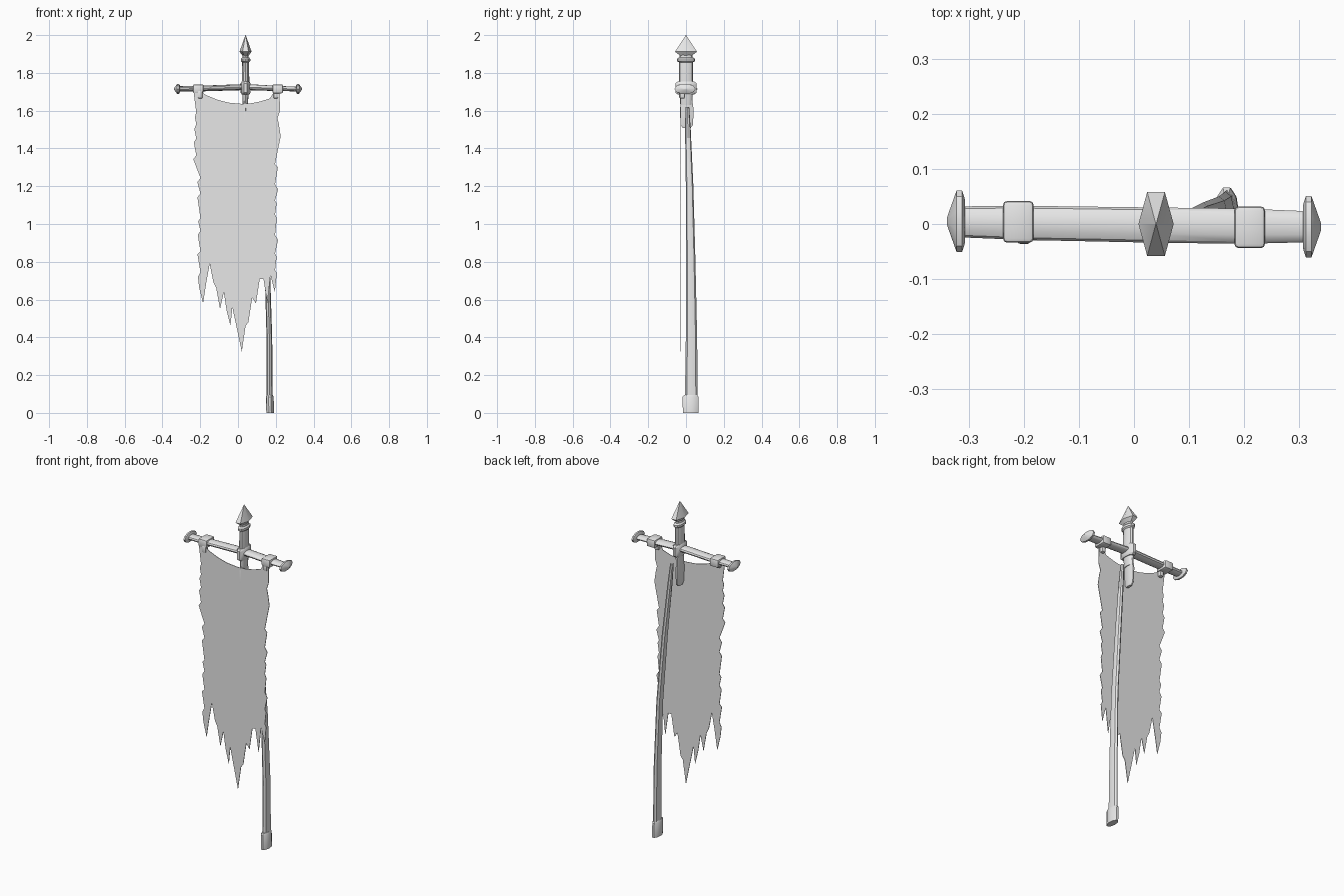
import bpy, bmesh, math, random
from mathutils import Vector

random.seed(4)
if "Cube" in bpy.data.objects:
    bpy.data.objects.remove(bpy.data.objects["Cube"])

grey = bpy.data.materials.new("weathered grey")
grey.use_nodes = True
grey.diffuse_color = (0.8, 0.8, 0.8, 1)
grey.node_tree.nodes["Principled BSDF"].inputs["Base Color"].default_value = grey.diffuse_color


def finish(name, bm, angle=35):
    mesh = bpy.data.meshes.new(name)
    bm.to_mesh(mesh)
    bm.free()
    mesh.materials.append(grey)
    ob = bpy.data.objects.new(name, mesh)
    bpy.context.collection.objects.link(ob)
    bpy.ops.object.select_all(action="DESELECT")
    ob.select_set(True)
    bpy.context.view_layer.objects.active = ob
    bpy.ops.object.shade_smooth_by_angle(angle=math.radians(angle))
    return ob


def loft(name, rings, axis="z", sides=12, turn=0.0):
    """Capped elliptical tube; each ring is (position, u, v, radius u, radius v)."""
    bm = bmesh.new()
    loops = []
    for t, u, v, ru, rv in rings:
        loop = []
        for i in range(sides):
            a = turn + math.tau * i / sides
            p, q = u + ru * math.cos(a), v + rv * math.sin(a)
            loop.append(bm.verts.new((p, q, t) if axis == "z" else (t, p, q)))
        loops.append(loop)
    for low, high in zip(loops, loops[1:]):
        for i in range(sides):
            j = (i + 1) % sides
            bm.faces.new((low[i], low[j], high[j], high[i]))
    bm.faces.new(loops[0][::-1])
    bm.faces.new(loops[-1])
    bmesh.ops.recalc_face_normals(bm, faces=bm.faces)
    return finish(name, bm)


def box(name, low, high, bevel):
    bm = bmesh.new()
    bmesh.ops.create_cube(bm, size=1)
    low, high = Vector(low), Vector(high)
    for v in bm.verts:
        v.co = (low + high) / 2 + v.co * (high - low)
    bmesh.ops.bevel(bm, geom=bm.edges[:], offset=bevel, segments=2,
                    profile=0.5, affect="EDGES")
    return finish(name, bm)


# Bent, tapering pole with its foot cap
loft("pole", [(0.06, 0.168, 0.028, 0.016, 0.034), (0.4, 0.166, 0.029, 0.015, 0.03),
              (0.8, 0.154, 0.025, 0.014, 0.025), (1.2, 0.125, 0.019, 0.014, 0.02),
              (1.5, 0.098, 0.01, 0.013, 0.015), (1.62, 0.087, 0.007, 0.01, 0.01)], sides=8)
loft("pole_foot", [(0, 0.17, 0.024, 0.02, 0.043), (0.085, 0.168, 0.024, 0.021, 0.044),
                   (0.095, 0.168, 0.024, 0.016, 0.036)], sides=10)

# Finial standing on the crossbar
FX = 0.04
loft("finial_shaft", [(z, FX, 0, w, d) for z, w, d in
                      ((1.63, 0.011, 0.03), (1.68, 0.016, 0.034), (1.76, 0.02, 0.037),
                       (1.86, 0.018, 0.036), (1.92, 0.015, 0.033))])
loft("finial_collar", [(z, FX, 0, w, d) for z, w, d in
                       ((1.855, 0.018, 0.036), (1.862, 0.025, 0.048),
                        (1.874, 0.025, 0.048), (1.882, 0.018, 0.036))])
loft("finial_point", [(z, FX, 0, w, d) for z, w, d in
                      ((1.89, 0.015, 0.034), (1.912, 0.032, 0.067), (2, 0.001, 0.001))],
     sides=6)
loft("finial_band", [(z, FX, 0, w, d) for z, w, d in
                     ((1.685, 0.02, 0.045), (1.695, 0.026, 0.058),
                      (1.745, 0.026, 0.058), (1.755, 0.02, 0.045))], sides=10)

# Flat tang below the band, with a rounded end
loft("finial_tang", [(z, FX - 0.004, 0.004, w, d) for z, w, d in
                     ((1.508, 0.009, 0.022), (1.525, 0.011, 0.036),
                      (1.61, 0.012, 0.039), (1.64, 0.012, 0.034), (1.69, 0.013, 0.03))],
     sides=8, turn=math.pi / 8)

# Crossbar with a slight arch, flared ends and cloth sleeves
loft("crossbar", [(-0.32, 0.004, 1.715, 0.028, 0.014), (-0.2, 0.002, 1.717, 0.031, 0.015),
                  (FX, -0.002, 1.725, 0.032, 0.016), (0.2, -0.004, 1.718, 0.032, 0.014),
                  (0.32, -0.005, 1.714, 0.028, 0.012)], axis="x")
for side, s in (("right", -1), ("left", 1)):
    y = -0.005 * s
    loft(side + "_bar_end", [(s * x, y, 1.715, d, h) for x, d, h in
                             ((0.307, 0.04, 0.018), (0.312, 0.056, 0.028),
                              (0.322, 0.056, 0.028), (0.339, 0.008, 0.004))],
         axis="x", sides=10)
    box(side + "_sleeve", (s * 0.21 - 0.028, y - 0.039, 1.692),
        (s * 0.21 + 0.028, y + 0.037, 1.739), 0.008)
    box(side + "_tie", (s * 0.2 - 0.012, -0.036, 1.665),
        (s * 0.2 + 0.012, -0.006, 1.705), 0.005)

# Tattered hanging cloth: sagging top, frayed sides, torn hem
hem = [(-0.205, 0.66), (-0.185, 0.58), (-0.168, 0.69), (-0.15, 0.79), (-0.13, 0.69),
       (-0.115, 0.66), (-0.095, 0.55), (-0.075, 0.64), (-0.06, 0.54), (-0.04, 0.46),
       (-0.03, 0.56), (0.02, 0.325), (0.04, 0.46), (0.055, 0.48), (0.075, 0.61),
       (0.095, 0.58), (0.115, 0.71), (0.135, 0.71), (0.155, 0.58), (0.172, 0.73),
       (0.195, 0.64)]


def frayed_edge(bottom, top, shape, direction):
    """Hanging rags: each steps out slowly going down, then cuts back in."""
    points, z = [], bottom
    while z < top - 0.06:
        x = shape(z)
        points.append((x + direction * random.uniform(0.003, 0.013), z))
        points.append((x - direction * 0.004, z - 0.001 + random.uniform(0.015, 0.03)))
        z += random.uniform(0.06, 0.13)
    return points


right_shape = lambda z: -0.203 if z < 1.27 else -0.225
left_shape = lambda z: 0.2
outline = hem + frayed_edge(0.74, 1.42, left_shape, 1)
outline += [(0.226, 1.465), (0.216, 1.53), (0.209, 1.56), (0.222, 1.6), (0.22, 1.7), (0.19, 1.7)]
outline += [(x, 1.636 + 1.3 * (x - 0.02) ** 2) for x in (0.17, 0.12, 0.07, 0.02, -0.05, -0.11, -0.17)]
outline += [(-0.195, 1.7), (-0.235, 1.7)]
outline += frayed_edge(0.72, 1.68, right_shape, -1)[::-1]

bm = bmesh.new()
face = bm.faces.new([bm.verts.new((x, -0.03, z)) for x, z in outline])
back = bmesh.ops.extrude_face_region(bm, geom=[face])
for v in back["geom"]:
    if isinstance(v, bmesh.types.BMVert):
        v.co.y += 0.003
bmesh.ops.recalc_face_normals(bm, faces=bm.faces)
bmesh.ops.triangulate(bm, faces=[f for f in bm.faces if len(f.verts) > 4])
finish("tattered_cloth", bm)
